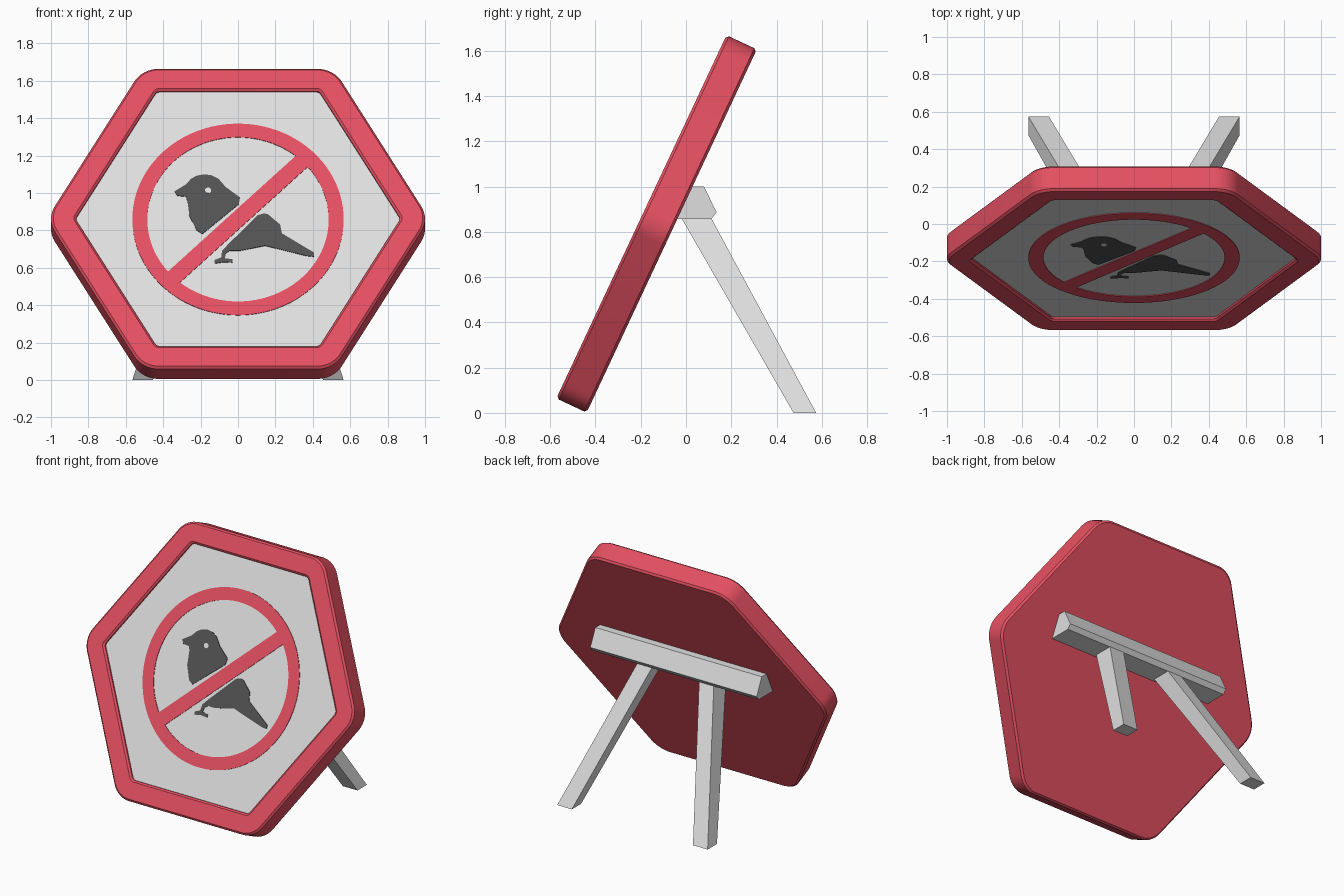
import bpy, bmesh
from math import sin, cos, tan, pi, radians
from mathutils import Matrix, Vector

cube = bpy.data.objects.get("Cube")
if cube:
    bpy.data.objects.remove(cube, do_unlink=True)


def material(name, rgb):
    mat = bpy.data.materials.new(name)
    mat.use_nodes = True
    color = (*rgb, 1.0)
    mat.diffuse_color = color
    mat.node_tree.nodes["Principled BSDF"].inputs["Base Color"].default_value = color
    return mat


RED = material("sign red", (0.78, 0.08, 0.12))
GREY = material("light grey", (0.74, 0.74, 0.74))
DARK = material("dark grey", (0.085, 0.085, 0.085))

# Plane of the leaning board: local x right, y up the board, z out of its front
BOARD = Matrix.Translation((0, -0.13, 0.835)) @ Matrix.Rotation(radians(64.9), 4, 'X')


def loft(name, loops, mat, matrix=Matrix(), closed=False, smooth=False):
    """Skin a row of equal-length point loops, capped at both ends or closed."""
    bm = bmesh.new()
    rows = [[bm.verts.new(p) for p in loop] for loop in loops]
    n = len(rows[0])
    pairs = list(zip(rows, rows[1:]))
    if closed:
        pairs.append((rows[-1], rows[0]))
    else:
        bm.faces.new(rows[0][::-1])
        bm.faces.new(rows[-1])
    for a, b in pairs:
        for i in range(n):
            j = (i + 1) % n
            bm.faces.new((a[i], a[j], b[j], b[i]))
    bmesh.ops.recalc_face_normals(bm, faces=bm.faces)
    mesh = bpy.data.meshes.new(name)
    bm.to_mesh(mesh)
    bm.free()
    mesh.materials.append(mat)
    obj = bpy.data.objects.new(name, mesh)
    bpy.context.collection.objects.link(obj)
    obj.matrix_world = matrix
    if smooth:
        bpy.ops.object.select_all(action='DESELECT')
        obj.select_set(True)
        bpy.context.view_layer.objects.active = obj
        bpy.ops.object.shade_smooth_by_angle(angle=radians(30))
    return obj


def hexagon(apothem, radius, height, steps=8):
    """Rounded hexagon with points to the left and right."""
    points = []
    reach = (apothem - radius) / cos(pi / 6)
    for side in range(6):
        middle = side * pi / 3
        for k in range(steps + 1):
            a = middle + (k / steps - 0.5) * pi / 3
            points.append((reach * cos(middle) + radius * cos(a),
                           reach * sin(middle) + radius * sin(a), height))
    return points


def circle(radius, height, center=(0, 0), steps=96):
    return [(center[0] + radius * cos(2 * pi * i / steps),
             center[1] + radius * sin(2 * pi * i / steps), height) for i in range(steps)]


def plate(name, outline, low, high, mat):
    return loft(name, [[(x, y, h) for x, y in outline] for h in (low, high)], mat, BOARD)


# Board with chamfered rim and a shallow recess
HALF = 0.074
FACE = 0.054
profile = [(0.874, 0.14, -HALF), (0.886, 0.15, -HALF + 0.012),
           (0.886, 0.15, HALF - 0.012), (0.874, 0.14, HALF),
           (0.765, 0.04, HALF), (0.753, 0.03, HALF - 0.01), (0.753, 0.03, FACE - 0.006)]
loft("sign_frame", [hexagon(*p) for p in profile], RED, BOARD, smooth=True)

# Light face panel
loft("sign_panel", [hexagon(0.7525, 0.03, h) for h in (FACE - 0.005, FACE)], GREY, BOARD)

# Prohibition ring and diagonal bar
TOP = FACE + 0.004
ring = [(0.565, FACE), (0.565, TOP), (0.485, TOP), (0.485, FACE)]
loft("prohibition_ring", [circle(*p) for p in ring], RED, BOARD, closed=True)
turn = Matrix.Rotation(pi / 4, 2)
bar = [turn @ Vector(p) for p in ((-0.5, -0.044), (0.5, -0.044), (0.5, 0.047), (-0.5, 0.047))]
plate("prohibition_bar", bar, FACE, TOP, RED)

# Bird in two halves either side of the bar
head = [(-.34, .165), (-.28, .205), (-.25, .24), (-.22, .258), (-.18, .266), (-.14, .26),
        (-.105, .24), (-.065, .19), (.01, .13), (.005, .09), (-.19, -.085), (-.22, -.065),
        (-.26, .02), (-.27, .11), (-.28, .135), (-.325, .14)]
body = [(.14, .035), (.16, .03), (.225, -.03), (.235, -.083), (.405, -.195), (.405, -.22),
        (.365, -.215), (.145, -.155), (.01, -.185), (-.045, -.185), (-.065, -.2),
        (-.07, -.23), (-.03, -.235), (-.03, -.255), (-.075, -.252), (-.125, -.26),
        (-.125, -.24), (-.09, -.225), (-.085, -.185), (-.055, -.15), (.105, .025)]
plate("bird_head", head, FACE, TOP, DARK)
plate("bird_body", body, FACE, TOP, DARK)
loft("bird_eye", [circle(0.017, h, (-.16, .17), 20) for h in (FACE, TOP + 0.002)], GREY, BOARD)

# Cross beam fixed to the back
section = [(-.045, .857), (.112, .857), (.135, .886), (.08, 1.0), (.02, 1.0)]
loft("cross_beam", [[(x, y, z) for y, z in section] for x in (-0.625, 0.625)], GREY)


# Splayed rear legs
def footprint(side, inner, outer, front, back, z):
    return [(side * x, y, z) for x, y in
            ((inner, front), (outer, front), (outer, back), (inner, back))]


for name, side in (("left_leg", 1), ("right_leg", -1)):
    loft(name, [footprint(side, 0.455, 0.565, 0.475, 0.575, 0),
                footprint(side, 0.177, 0.287, -0.02, 0.112, 0.86)], GREY)
